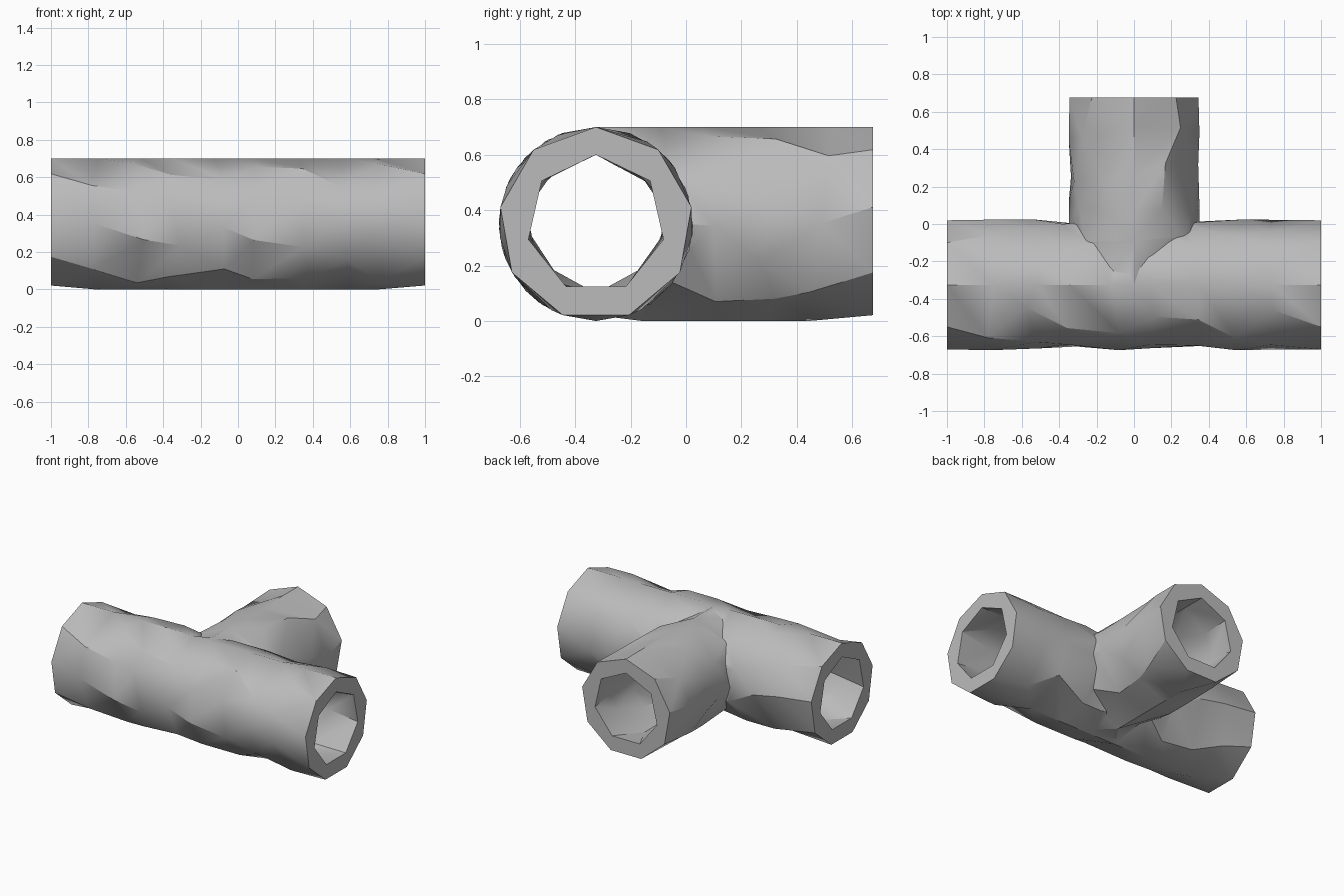
import bpy, bmesh, math, random
from mathutils import Matrix, Vector

random.seed(7)
if "Cube" in bpy.data.objects:
    bpy.data.objects.remove(bpy.data.objects["Cube"], do_unlink=True)

AXIS = Vector((0, -0.325, 0.35))   # where the two pipe axes cross
OUTER, BORE = 0.35, 0.25
HALF_RINGS = ([0, 35, 72, 108, 145, 180], [0, 52, 90, 128, 180], [0, 25, 60, 98, 148, 180])


def regular(sides):
    return [360 * i / sides for i in range(sides)]


def uneven(k):
    """Irregular ring with a fixed vertex at the crown and the base."""
    half = HALF_RINGS[k % 3]
    ring = half + [360 - a for a in half[-2:0:-1]]
    return [a if a in (0, 180) else a + random.uniform(-7, 7) for a in ring]


def faceted_pipe(name, start, end, radius, sides, extend=0.0, turn=0.0):
    """Triangulated solid tube along local x, with regular rims."""
    bm = bmesh.new()
    count = round((end - start) / 0.22)
    step = (end - start) / count
    layers = [(start + step * i, uneven(i)) for i in range(1, count)]
    layers = [(start, regular(sides))] + layers + [(end, regular(sides))]
    if extend:
        layers.append((end + extend, regular(sides)))
        if start < 0:
            layers.insert(0, (start - extend, regular(sides)))
    rings = []
    for x, angles in layers:
        inside = start < x < end
        ring = []
        for a in angles:
            t = math.radians(a)
            shift = random.uniform(-0.05, 0.05) if inside else 0
            ring.append(bm.verts.new((x + shift, radius * math.sin(t), radius * math.cos(t))))
        rings.append((ring, angles + [360]))
    # Zip neighbouring rings together with triangles
    for (a, aa), (b, ba) in zip(rings, rings[1:]):
        i = j = 0
        while i < len(a) or j < len(b):
            p, q = a[i % len(a)], b[j % len(b)]
            if j == len(b) or (i < len(a) and aa[i + 1] <= ba[j + 1]):
                bm.faces.new((p, a[(i + 1) % len(a)], q))
                i += 1
            else:
                bm.faces.new((p, b[(j + 1) % len(b)], q))
                j += 1
    bm.faces.new(rings[0][0])
    bm.faces.new(rings[-1][0])
    bmesh.ops.recalc_face_normals(bm, faces=bm.faces)
    bm.transform(Matrix.Translation(AXIS) @ Matrix.Rotation(turn, 4, 'Z'))
    mesh = bpy.data.meshes.new(name)
    bm.to_mesh(mesh)
    bm.free()
    obj = bpy.data.objects.new(name, mesh)
    bpy.context.collection.objects.link(obj)
    return obj


def combine(target, other, operation):
    mod = target.modifiers.new(operation.lower(), 'BOOLEAN')
    mod.operation, mod.solver, mod.object = operation, 'EXACT', other
    bpy.context.view_layer.objects.active = target
    bpy.ops.object.modifier_apply(modifier=mod.name)
    bpy.data.objects.remove(other, do_unlink=True)


# Outer shell: straight run plus side branch
tee = faceted_pipe("tee_pipe", -1, 1, OUTER, 9)
branch = faceted_pipe("branch", 0, 1, OUTER, 9, turn=math.pi / 2)
combine(tee, branch, 'UNION')

# Hollow bore through all three openings
bore = faceted_pipe("bore_cutter", -1, 1, BORE, 7, extend=0.1)
side_bore = faceted_pipe("side_bore_cutter", 0, 1, BORE, 7, extend=0.1, turn=math.pi / 2)
bore.hide_render = side_bore.hide_render = True
combine(bore, side_bore, 'UNION')
combine(tee, bore, 'DIFFERENCE')

# Grey metal
grey = bpy.data.materials.new("grey")
grey.use_nodes = True
colour = (0.5, 0.5, 0.5, 1)
grey.diffuse_color = colour
grey.node_tree.nodes["Principled BSDF"].inputs["Base Color"].default_value = colour
tee.data.materials.clear()
tee.data.materials.append(grey)
for face in tee.data.polygons:
    face.material_index = 0

bpy.ops.object.select_all(action='DESELECT')
tee.select_set(True)
bpy.context.view_layer.objects.active = tee
bpy.ops.object.shade_smooth_by_angle(angle=math.radians(30))
